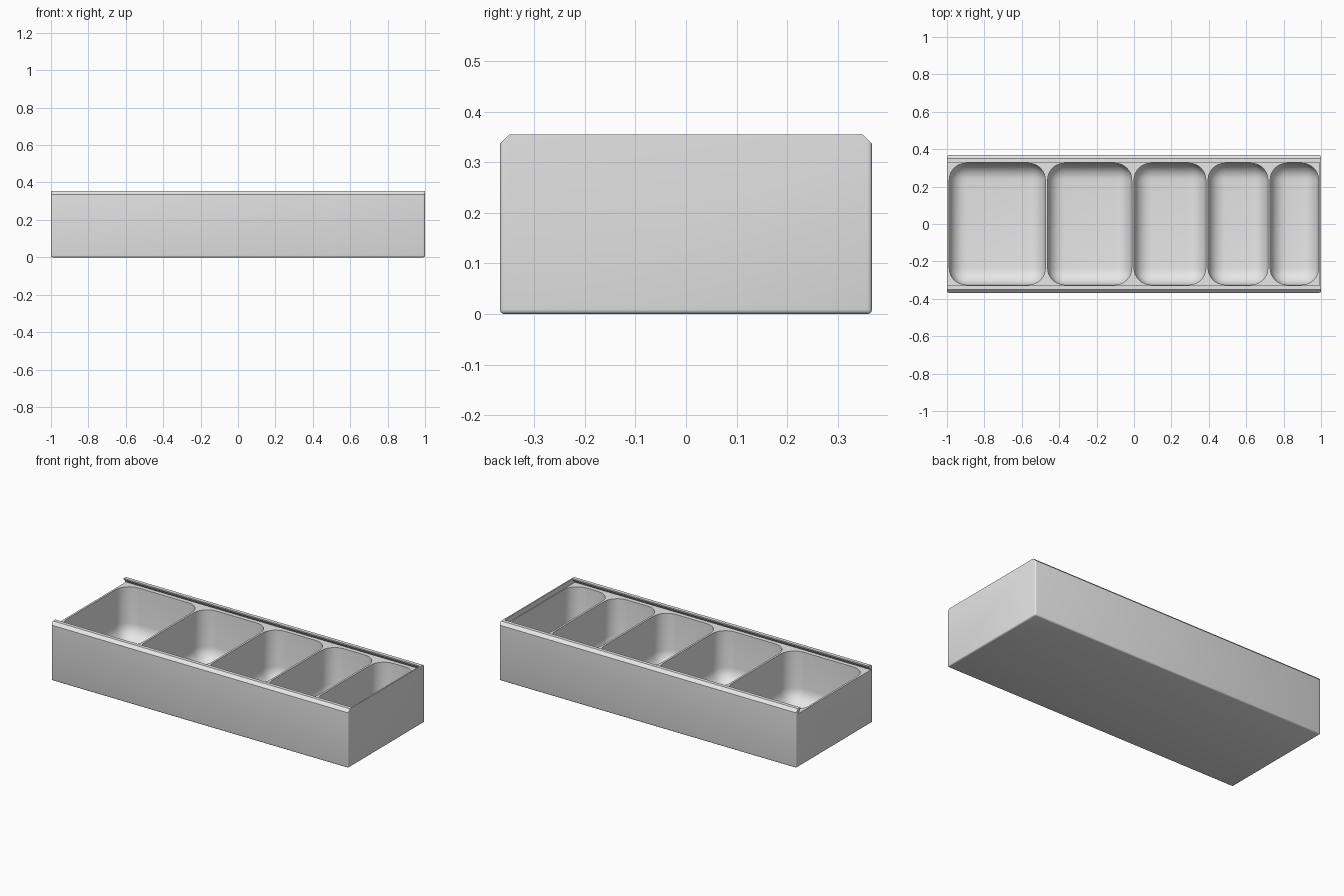
import bpy
import bmesh
import math

default_cube = bpy.data.objects.get("Cube")
if default_cube:
    bpy.data.objects.remove(default_cube, do_unlink=True)

LENGTH_HALF, DEPTH_HALF, HEIGHT = 1.0, 0.368, 0.355
LEDGE = 0.325          # floor of the lid channel

grey = bpy.data.materials.new("light grey")
grey.use_nodes = True
grey.diffuse_color = (0.8, 0.8, 0.8, 1)
grey.node_tree.nodes["Principled BSDF"].inputs["Base Color"].default_value = (0.8, 0.8, 0.8, 1)


def finish(name, bm):
    bmesh.ops.recalc_face_normals(bm, faces=bm.faces)
    mesh = bpy.data.meshes.new(name)
    bm.to_mesh(mesh)
    bm.free()
    mesh.materials.append(grey)
    obj = bpy.data.objects.new(name, mesh)
    bpy.context.collection.objects.link(obj)
    return obj


def prism(profile, x0, x1):
    """Sweep a (y, z) profile along x."""
    bm = bmesh.new()
    face = bm.faces.new([bm.verts.new((x0, y, z)) for y, z in profile])
    moved = bmesh.ops.extrude_face_region(bm, geom=[face])["geom"]
    verts = [g for g in moved if isinstance(g, bmesh.types.BMVert)]
    bmesh.ops.translate(bm, verts=verts, vec=(x1 - x0, 0, 0))
    return bm


def mirrored(half):
    return half + [(-y, z) for y, z in reversed(half)]


def pocket_cutter(x0, x1):
    """Tub with rounded upright and bottom edges."""
    y, z0, z1, radius = 0.325, 0.014, LEDGE + 0.012, 0.09
    bm = prism([(-y, z0), (y, z0), (y, z1), (-y, z1)], x0, x1)
    edges = [e for e in bm.edges if min(v.co.z for v in e.verts) < z1 - 0.01]
    bmesh.ops.bevel(bm, geom=edges, offset=radius, segments=8, profile=0.5, affect='EDGES')
    return finish("pocket_cutter", bm)


# Box body: chamfered top edges, softly rounded base and corners
bm = prism(mirrored([(DEPTH_HALF, 0), (DEPTH_HALF, 0.337), (0.35, HEIGHT)]),
           -LENGTH_HALF, LENGTH_HALF)
soft = [e for e in bm.edges
        if max(v.co.z for v in e.verts) < 0.01
        or (min(v.co.z for v in e.verts) < 0.01 and max(v.co.z for v in e.verts) < 0.34)]
bmesh.ops.bevel(bm, geom=soft, offset=0.009, segments=3, profile=0.5, affect='EDGES')
body = finish("divided_box", bm)

# Dovetail lid channel, open at the right end
cutters = [finish("lid_channel_cutter",
                  prism(mirrored([(0.35, LEDGE), (0.328, 0.348), (0.328, 0.4)]), -1.1, 0.992))]

# Five compartments of decreasing width
for x0, x1 in [(-0.988, -0.474), (-0.462, -0.012), (0, 0.384), (0.396, 0.716), (0.728, 0.987)]:
    cutters.append(pocket_cutter(x0, x1))

for cutter in cutters:
    mod = body.modifiers.new("cut", 'BOOLEAN')
    mod.operation = 'DIFFERENCE'
    mod.solver = 'EXACT'
    mod.object = cutter
    cutter.hide_render = True

# Bake the cuts, drop the helpers and smooth the rounded surfaces
bpy.ops.object.select_all(action='DESELECT')
bpy.context.view_layer.objects.active = body
body.select_set(True)
for mod in list(body.modifiers):
    bpy.ops.object.modifier_apply(modifier=mod.name)
for cutter in cutters:
    bpy.data.objects.remove(cutter, do_unlink=True)
bpy.ops.object.shade_smooth_by_angle(angle=math.radians(35))
